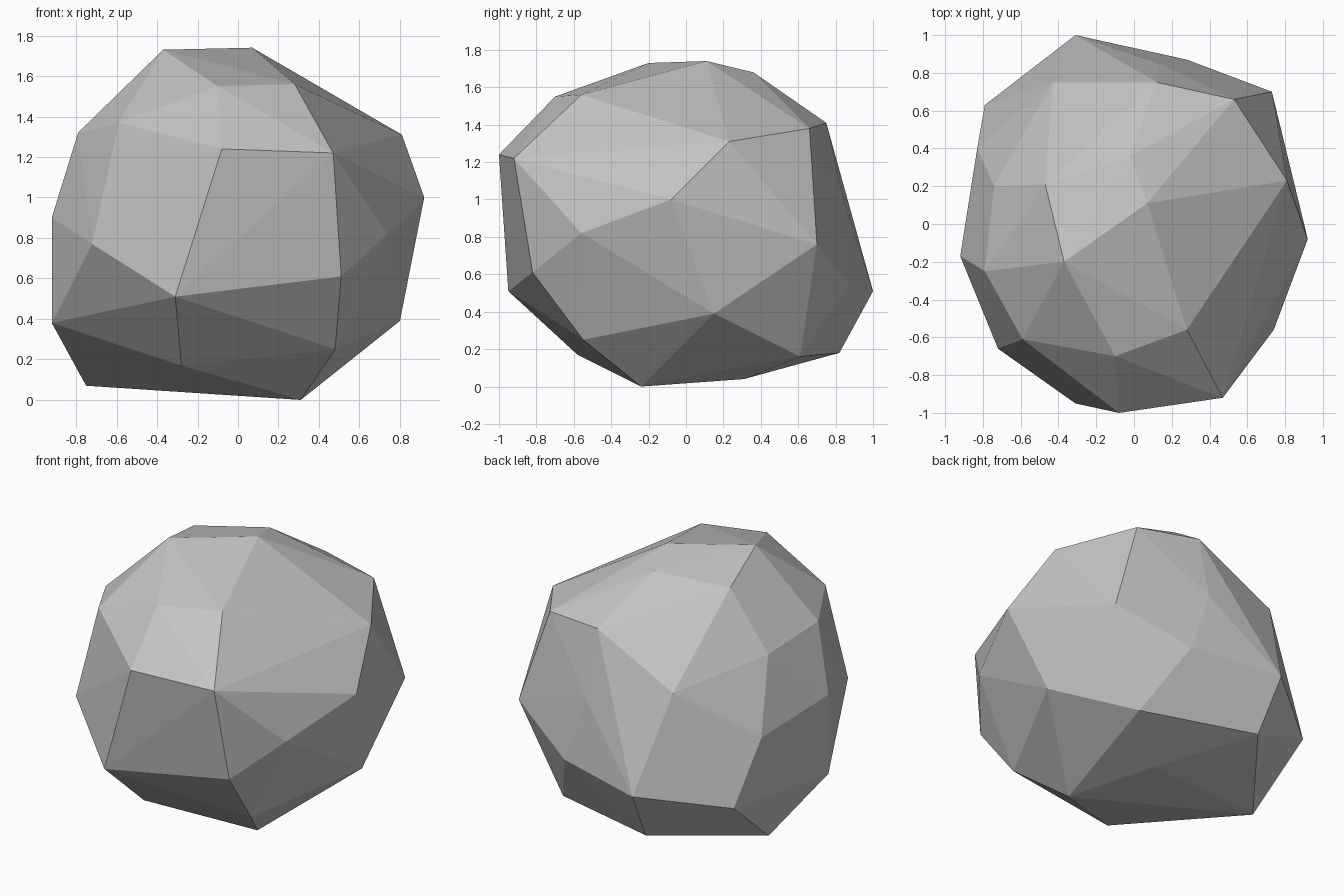
import bpy
import bmesh
from mathutils import Vector

# Remove the default object only
default_object = bpy.data.objects.get("Cube")
if default_object is not None:
    bpy.data.objects.remove(default_object, do_unlink=True)

UNIT = 0.01  # corner positions are given in hundredths

# Corners of the boulder, grouped by the zone they shape
CORNERS = {
    "crown": [
        (-37, -20, 173), (7, 11, 174), (-2, 36, 168), (-47, 21, 163),
        (29, -11, 159), (28, -56, 156), (-10, -70, 155),
    ],
    "shoulder": [
        (-8, -100, 124), (47, -92, 122), (81, 23, 131), (53, 66, 138),
        (12, 75, 141), (-43, 75, 113), (-74, 20, 126), (-79, -25, 132),
        (-59, -61, 137),
    ],
    "waist": [
        (74, -56, 82), (92, -8, 100), (73, 70, 76), (13, 85, 97),
        (-83, 40, 81), (-92, -17, 90), (-72, -66, 77), (51, -82, 61),
    ],
    "skirt": [
        (-31, -95, 51), (80, 15, 39), (28, 87, 55), (-31, 100, 51),
        (-79, 63, 42), (-92, -17, 38),
    ],
    "underside": [
        (48, -55, 25), (31, -24, 0), (-28, -58, 17), (-75, 21, 7),
        (-28, 82, 18), (47, 61, 16), (10, 31, 4),
    ],
}


def make_material(name, value):
    """Plain matte grey material."""
    material = bpy.data.materials.new(name)
    material.use_nodes = True
    colour = (value, value, value, 1.0)
    material.diffuse_color = colour
    shader = material.node_tree.nodes["Principled BSDF"]
    shader.inputs["Base Color"].default_value = colour
    shader.inputs["Roughness"].default_value = 0.9
    return material


def make_hull(name, corners, material):
    """Wrap flat facets around a set of corners."""
    bm = bmesh.new()
    for corner in corners:
        bm.verts.new(Vector(corner) * UNIT)
    result = bmesh.ops.convex_hull(bm, input=list(bm.verts))

    # Drop any corner that ended up inside the hull
    unused = [v for v in bm.verts if not v.link_faces]
    bmesh.ops.delete(bm, geom=unused, context="VERTS")

    bmesh.ops.recalc_face_normals(bm, faces=list(bm.faces))
    for face in bm.faces:
        face.smooth = False

    mesh = bpy.data.meshes.new(name)
    bm.to_mesh(mesh)
    bm.free()
    mesh.materials.append(material)
    hull = bpy.data.objects.new(name, mesh)
    bpy.context.collection.objects.link(hull)
    return hull


# Faceted boulder
stone_grey = make_material("stone_grey", 0.55)
all_corners = [corner for zone in CORNERS.values() for corner in zone]
make_hull("boulder", all_corners, stone_grey)
